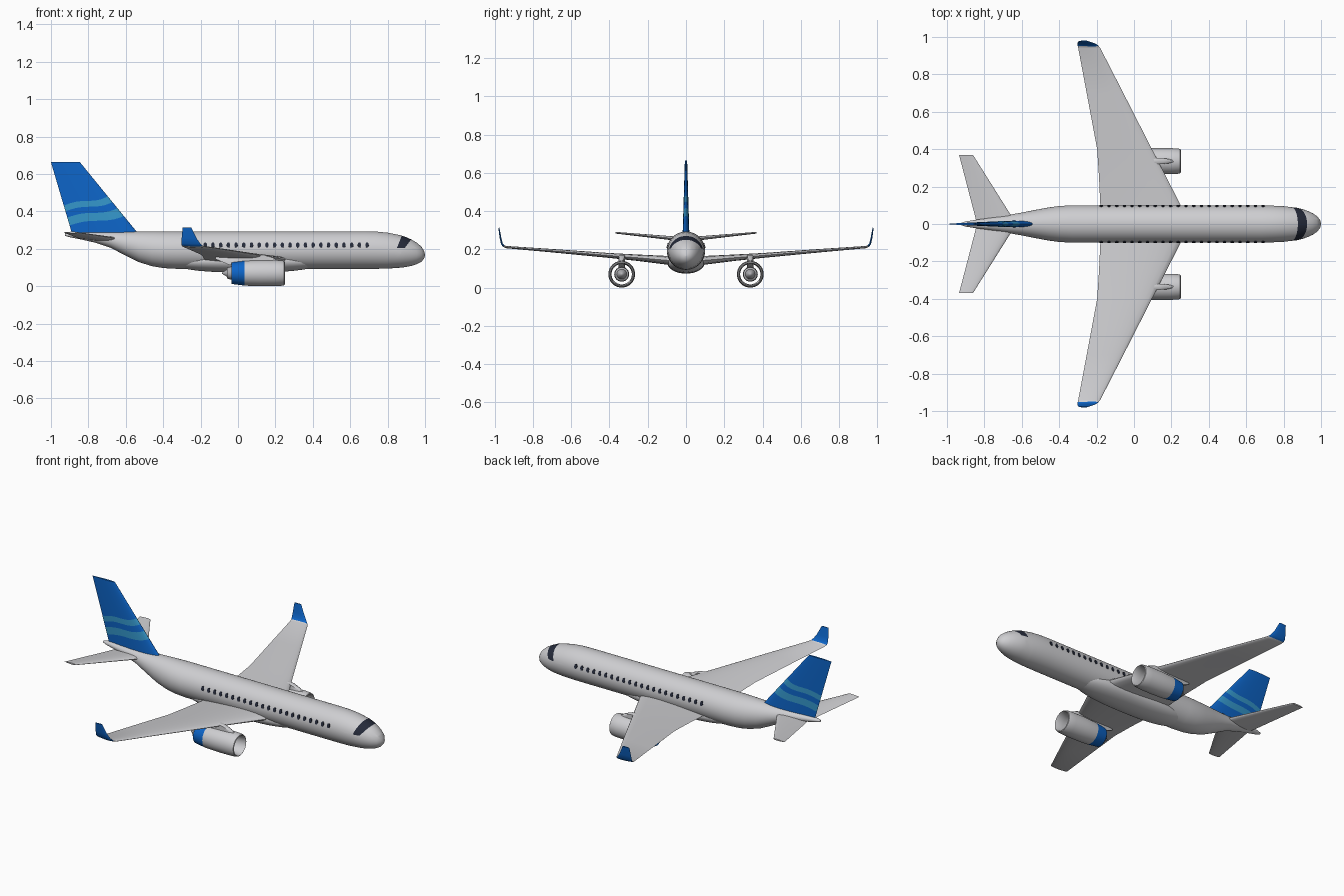
import bpy, bmesh, math
from mathutils import Vector, Matrix

if "Cube" in bpy.data.objects:
    bpy.data.objects.remove(bpy.data.objects["Cube"])


def material(name, rgb):
    m = bpy.data.materials.new(name)
    m.diffuse_color = (*rgb, 1)
    m.use_nodes = True
    m.node_tree.nodes["Principled BSDF"].inputs["Base Color"].default_value = m.diffuse_color
    return m


GREY = material("light grey", (.62, .62, .64))
METAL = material("mid grey", (.42, .42, .44))
BLUE = material("blue", (.004, .13, .58))
SKY = material("light blue", (.035, .31, .60))
DARK = material("dark glass", (.018, .023, .042))


def finish(name, bm, mats, mirror=False, angle=40):
    bmesh.ops.recalc_face_normals(bm, faces=bm.faces)
    me = bpy.data.meshes.new(name)
    bm.to_mesh(me)
    bm.free()
    for m in mats:
        me.materials.append(m)
    ob = bpy.data.objects.new(name, me)
    bpy.context.collection.objects.link(ob)
    bpy.ops.object.select_all(action='DESELECT')
    bpy.context.view_layer.objects.active = ob
    ob.select_set(True)
    bpy.ops.object.shade_smooth_by_angle(angle=math.radians(angle))
    if mirror:
        mod = ob.modifiers.new("mirror", 'MIRROR')
        mod.use_axis = (False, True, False)
        mod.use_mirror_merge = False
    return ob


def loft(rings, span_mats=None, caps=True, wrap=False):
    """Skin a list of closed rings; span_mats gives a material per span."""
    bm = bmesh.new()
    vs = [[bm.verts.new(p) for p in r] for r in rings]
    n = len(vs[0])
    for i in range(len(vs) if wrap else len(vs) - 1):
        a, b = vs[i], vs[(i + 1) % len(vs)]
        for j in range(n):
            k = (j + 1) % n
            f = bm.faces.new((a[j], a[k], b[k], b[j]))
            f.material_index = span_mats[i] if span_mats else 0
    if caps and not wrap:
        bm.faces.new(vs[0])
        f = bm.faces.new(vs[-1])
        f.material_index = span_mats[-1] if span_mats else 0
    return bm


def ellipse(x, y, z, ry, rz, n=48):
    return [(x, y + ry * math.cos(2 * math.pi * i / n), z + rz * math.sin(2 * math.pi * i / n))
            for i in range(n)]


def foil(n=12):
    """Closed airfoil outline: (chord fraction from leading edge, height)."""
    def h(c):
        return 5 * (.2969 * c ** .5 - .126 * c - .3516 * c * c + .2843 * c ** 3 - .1036 * c ** 4)
    cs = [(1 - math.cos(math.pi * i / n)) / 2 for i in range(n + 1)]
    return [(c, h(c)) for c in reversed(cs)] + [(c, -h(c)) for c in cs[1:]]


def wing_ring(y, le, te, z, t, tilt=0):
    a = math.radians(tilt)
    return [(le + (te - le) * c, y - math.sin(a) * h * t, z + math.cos(a) * h * t) for c, h in foil()]


# Fuselage: x, bottom, top, half width
stations = [(1, .165, .167, .001), (.995, .147, .189, .021), (.98, .13, .212, .041), (.955, .117, .233, .058),
            (.93, .109, .248, .069), (.9, .103, .262, .08), (.87, .099, .272, .087), (.8, .094, .286, .095),
            (.74, .093, .292, .098), (.68, .093, .293, .1), (-.33, .093, .293, .1), (-.4, .097, .293, .096),
            (-.46, .107, .293, .088), (-.53, .129, .292, .075), (-.6, .163, .291, .061), (-.68, .205, .29, .047),
            (-.76, .232, .289, .034), (-.84, .25, .288, .023), (-.9, .262, .286, .014), (-.925, .269, .281, .006)]
bm = loft([ellipse(x, 0, (b + t) / 2, w, (t - b) / 2) for x, b, t, w in stations])

# Cockpit glass: cut the nose along the glass edges and recolour the band
cuts = [(Vector((.85, 0, .205)), Vector((1, 0, -.4))),
        (Vector((.892, 0, .205)), Vector((-1, 0, .75))),
        (Vector((.85, 0, .205)), Vector((0, 0, 1)))]
for co, no in cuts:
    nose = [f for f in bm.faces if f.calc_center_median().x > .78]
    geom = set(nose) | {e for f in nose for e in f.edges} | {v for f in nose for v in f.verts}
    bmesh.ops.bisect_plane(bm, geom=list(geom), plane_co=co, plane_no=no, dist=1e-5)
for f in bm.faces:
    c = f.calc_center_median()
    if all((c - co).dot(no) > 0 for co, no in cuts):
        f.material_index = 1
finish("fuselage", bm, [GREY, DARK])

# Belly fairing
rings = []
for i in range(25):
    t = -math.cos(math.pi * i / 24)
    r = max(1 - abs(t) ** 2.6, .0004) ** .5
    rings.append(ellipse(.045 + .41 * t, 0, .133, .099 * r, .06 * r, 32))
finish("belly_fairing", loft(rings), [GREY])

# Cabin windows: thin oval plates along both sides
bm = bmesh.new()
lean = math.radians(15.5)
for i in range(22):
    x = -.175 + i * .0412
    mat = (Matrix.Translation((x, .1 * math.cos(lean), .193 + .1 * math.sin(lean)))
           @ Matrix.Rotation(lean - math.pi / 2, 4, 'X') @ Matrix.Diagonal((.0095, .0145, 1, 1)))
    bmesh.ops.create_cone(bm, cap_ends=True, segments=12, radius1=1, radius2=1, depth=.005, matrix=mat)
finish("cabin_windows", bm, [DARK], mirror=True)

# Wings with upswept blue tips
rings = [wing_ring(0, .30, -.18, .135, .055), wing_ring(.1, .25, -.18, .143, .046),
         wing_ring(.25, .173, -.187, .156, .034), wing_ring(.4, .096, -.197, .168, .026),
         wing_ring(.7, -.057, -.253, .193, .018), wing_ring(.94, -.18, -.298, .212, .012, 5),
         wing_ring(.953, -.19, -.301, .217, .011, 35), wing_ring(.962, -.203, -.302, .229, .010, 62),
         wing_ring(.969, -.222, -.301, .257, .009, 76), wing_ring(.978, -.25, -.296, .313, .006, 80)]
finish("wings", loft(rings, [0] * 6 + [1] * 3), [GREY, BLUE], mirror=True)

# Tailplane
rings = [wing_ring(0, -.63, -.84, .253, .026), wing_ring(.05, -.66, -.852, .256, .022),
         wing_ring(.368, -.86, -.935, .287, .009)]
finish("tailplane", loft(rings), [GREY], mirror=True)


# Tail fin with two wavy stripes
def fin_ring(z0, wave):
    ring = []
    for c, h in foil(20):
        u = 1 - c
        z = z0 + wave * (.05 * (u - .5) + .007 * math.sin(2 * math.pi * u))
        le, te = -.535 - .816 * (z - .283), -.89 - .295 * (z - .29)
        t = .036 - .024 * (z - .27) / .393
        ring.append((le + (te - le) * c, h * t, z))
    return ring


rows = [(.272, 0), (.35, 1), (.392, 1), (.425, 1), (.456, 1), (.56, .4), (.665, 0)]
finish("tail_fin", loft([fin_ring(*r) for r in rows], [0, 1, 0, 1, 0, 0]), [BLUE, SKY])

# Engines: hollow nacelle with blue rear band
EY, EZ = .336, .07
shell = [(.25, .060), (.247, .0645), (.235, .0675), (.2, .0695), (.12, .07), (.036, .067), (-.034, .058),
         (-.034, .055), (.036, .055), (.13, .053), (.2, .053), (.24, .056)]
rings = [ellipse(x, EY, EZ, r, r, 40) for x, r in shell]
finish("engine_nacelles", loft(rings, [0] * 5 + [1] * 3 + [0] * 4, wrap=True), [GREY, BLUE], mirror=True)

# Engine core: spinner in front, exhaust cone behind
core = [(.175, .001), (.17, .009), (.155, .019), (.135, .026), (.13, .036), (.06, .039), (-.03, .037),
        (-.058, .029), (-.058, .02), (-.085, .004)]
finish("engine_cores", loft([ellipse(x, EY, EZ, r, r, 32) for x, r in core]), [METAL], mirror=True)

# Pylons joining engines to wings, tapered at both ends: x, bottom, top, half width
pylon = [(.215, .125, .137, .003), (.185, .12, .153, .012), (.14, .115, .17, .016), (.09, .1, .174, .016),
         (.02, .1, .168, .014), (-.05, .115, .16, .01), (-.12, .145, .155, .004)]
rings = [[(x, EY - w, b), (x, EY + w, b), (x, EY + w, t - .004), (x, EY + w * .6, t),
          (x, EY - w * .6, t), (x, EY - w, t - .004)] for x, b, t, w in pylon]
finish("engine_pylons", loft(rings), [GREY], mirror=True)
